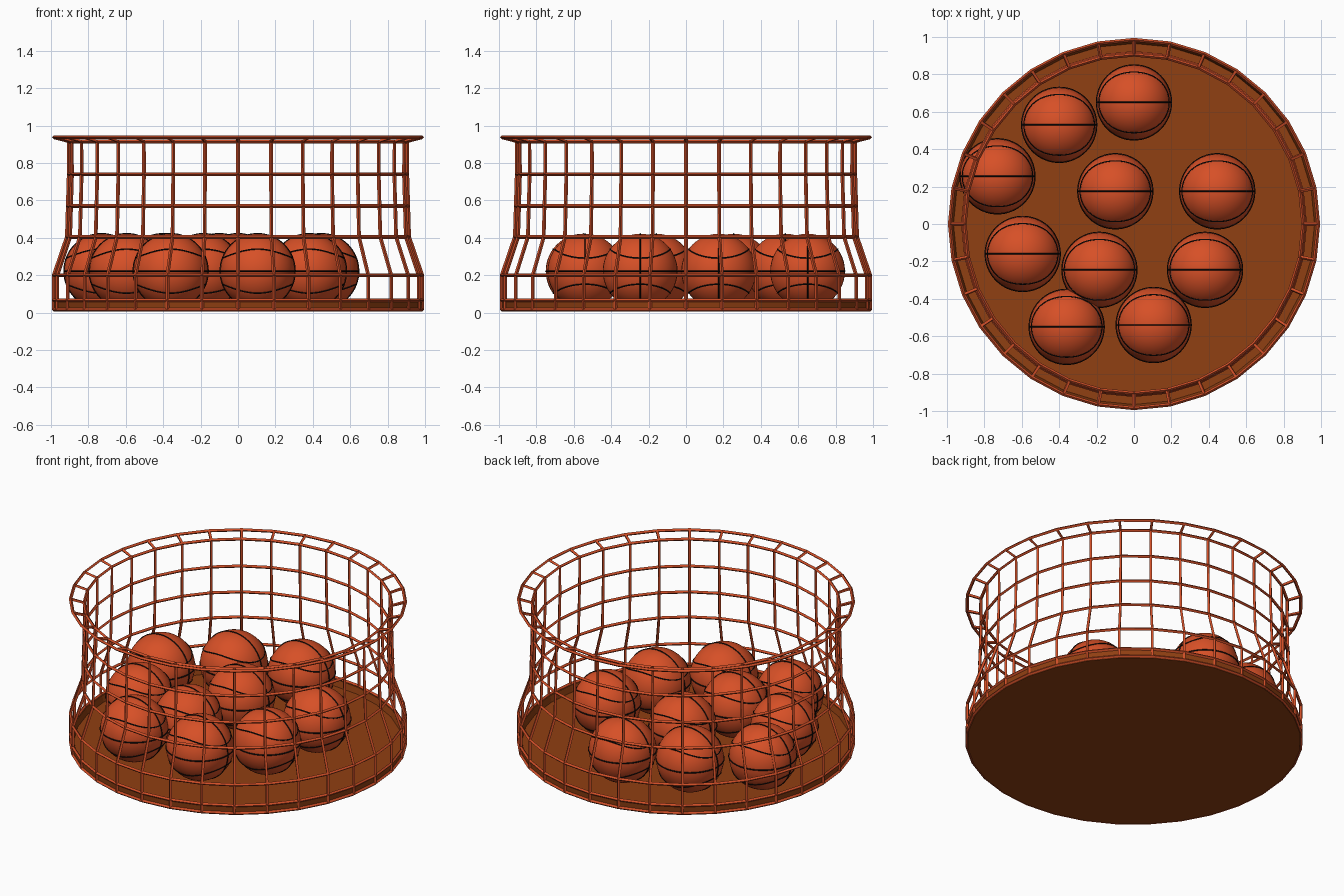
import bpy, bmesh
from math import sin, cos, pi, sqrt

cube = bpy.data.objects.get("Cube")
if cube:
    bpy.data.objects.remove(cube, do_unlink=True)


def material(name, rgb):
    m = bpy.data.materials.new(name)
    m.use_nodes = True
    m.diffuse_color = (*rgb, 1)
    m.node_tree.nodes["Principled BSDF"].inputs["Base Color"].default_value = (*rgb, 1)
    return m


ORANGE = material("orange_wire", (0.62, 0.075, 0.02))
BALL = material("orange_rubber", (0.68, 0.08, 0.02))
BROWN = material("brown_floor", (0.28, 0.05, 0.006))
BLACK = material("black_seam", (0.005, 0.004, 0.004))

SIDES = 32


def activate(obj):
    bpy.ops.object.select_all(action='DESELECT')
    obj.select_set(True)
    bpy.context.view_layer.objects.active = obj


def wires(name, paths, closed, depth, mat):
    """Sweep thin square wire along every path, as one mesh."""
    curve = bpy.data.curves.new(name, 'CURVE')
    curve.dimensions = '3D'
    curve.bevel_depth = depth
    curve.bevel_resolution = 0
    curve.use_fill_caps = True
    for path in paths:
        spline = curve.splines.new('POLY')
        spline.points.add(len(path) - 1)
        for point, co in zip(spline.points, path):
            point.co = (*co, 1)
        spline.use_cyclic_u = closed
        spline.use_smooth = False
    curve.materials.append(mat)
    obj = bpy.data.objects.new(name, curve)
    bpy.context.collection.objects.link(obj)
    activate(obj)
    bpy.ops.object.convert(target='MESH')
    return bpy.context.object


def polar(r, z, i, n=SIDES):
    a = 2 * pi * i / n
    return (r * sin(a), r * cos(a), z)


def ring(r, z):
    return [polar(r, z, i) for i in range(SIDES)]


# Basket: radius and height of each hoop, from the base to the flared rim
profile = [(0.985, 0.015), (0.985, 0.2), (0.915, 0.405), (0.91, 0.57),
           (0.905, 0.74), (0.905, 0.915), (0.985, 0.938)]
wires("basket_hoops", [ring(r, z) for r, z in profile + [(0.985, 0.066)]],
      True, 0.01, ORANGE)
wires("basket_ribs", [[polar(r, z, i) for r, z in profile] for i in range(SIDES)],
      False, 0.01, ORANGE)

# Floor: shallow tray with a low lip
bm = bmesh.new()
tray = [(0.975, 0.06), (0.965, 0.02), (0.98, 0.006), (0.985, 0.06)]
loops = [[bm.verts.new(co) for co in ring(r, z)] for r, z in tray]
for a, b in zip(loops, loops[1:] + loops[:1]):
    if a is loops[1]:
        continue
    for i in range(SIDES):
        j = (i + 1) % SIDES
        bm.faces.new((a[i], a[j], b[j], b[i]))
bm.faces.new(loops[1])
bm.faces.new(loops[2])
bmesh.ops.recalc_face_normals(bm, faces=bm.faces)
mesh = bpy.data.meshes.new("basket_floor")
bm.to_mesh(mesh)
bm.free()
mesh.materials.append(BROWN)
floor = bpy.data.objects.new("basket_floor", mesh)
bpy.context.collection.objects.link(floor)

# Ball with seams: two great circles and a bent oval around each pole
R = 0.2
STEPS = 64


def seam(height):
    path = []
    for i in range(STEPS):
        a = 2 * pi * i / STEPS
        z = height(a)
        w = sqrt(1 - z * z)
        path.append((R * w * cos(a), R * w * sin(a), R * z))
    return path


equator = seam(lambda a: 0)
meridian = [(x, 0, y) for x, y, z in equator]
upper = seam(lambda a: 0.47 - 0.12 * cos(2 * a))
lower = [(x, y, -z) for x, y, z in upper]

spots = [(0, 0.65), (-0.4, 0.53), (-0.73, 0.255), (-0.1, 0.175), (0.445, 0.175),
         (-0.595, -0.16), (-0.185, -0.245), (0.38, -0.245), (0.105, -0.54), (-0.36, -0.55)]

bpy.ops.mesh.primitive_uv_sphere_add(segments=40, ring_count=24, radius=R)
ball = bpy.context.object
ball.name = "ball"
ball.data.materials.append(BALL)
bpy.ops.object.shade_smooth()
seams = wires("ball_seams", [equator, meridian, upper, lower], True, 0.004, BLACK)

for n, (x, y) in enumerate(spots):
    for part in (ball, seams):
        obj = part if n == 0 else part.copy()
        if n:
            bpy.context.collection.objects.link(obj)
        obj.location = (x, y, 0.222)
